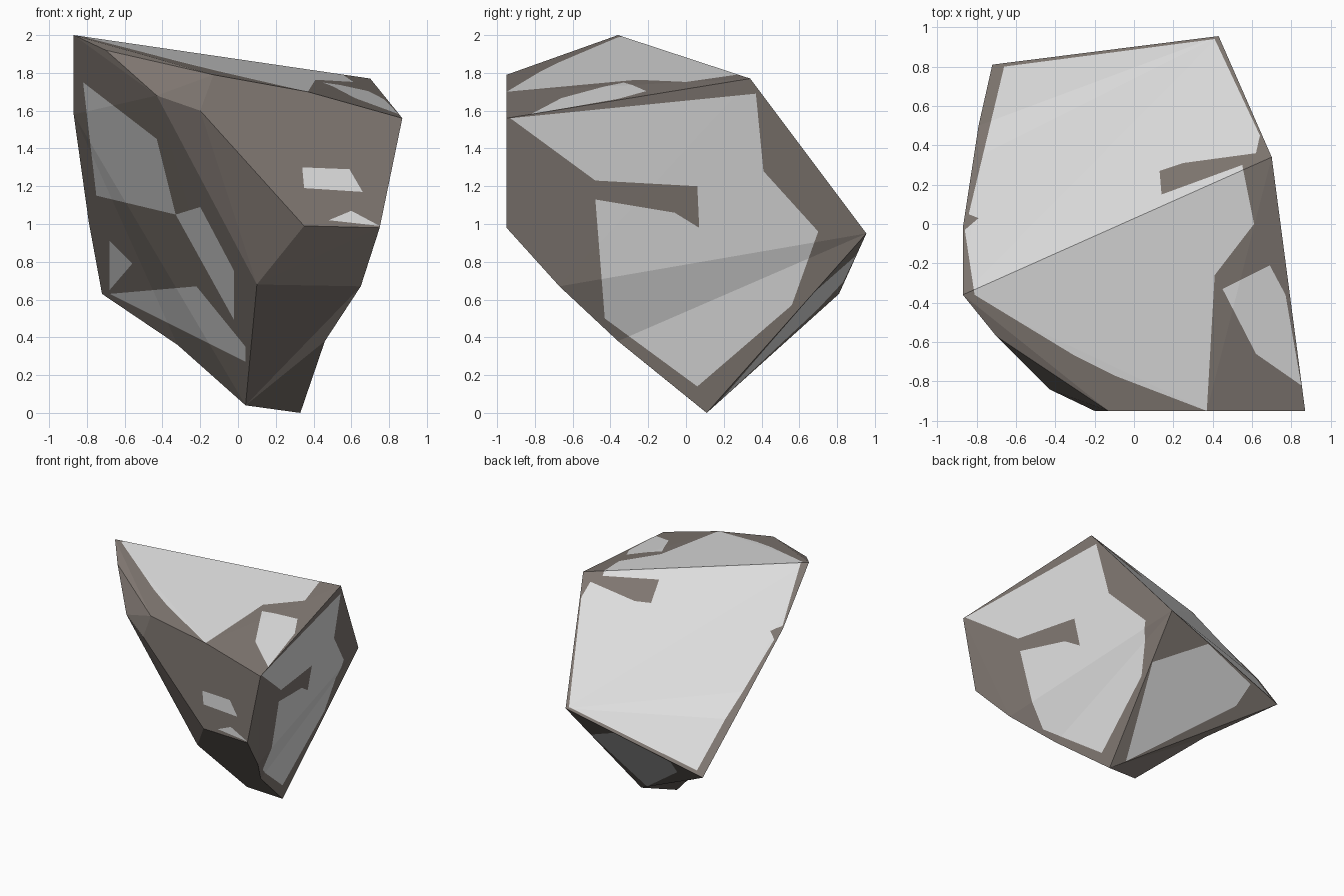
import bpy, bmesh
from mathutils import Vector, geometry

if "Cube" in bpy.data.objects:
    bpy.data.objects.remove(bpy.data.objects["Cube"])

def material(name, rgb):
    m = bpy.data.materials.new(name)
    m.diffuse_color = (*rgb, 1)
    m.use_nodes = True
    m.node_tree.nodes["Principled BSDF"].inputs["Base Color"].default_value = m.diffuse_color
    return m

# Each view: the two axes of its drawing plane and the direction it is seen from
front = (0, 2, Vector((0, -1, 0)))
right = (1, 2, Vector((1, 0, 0)))
top = (0, 1, Vector((0, 0, 1)))
below = (0, 1, Vector((0, 0, -1)))

def hull(points):
    """Facetted stone wrapped around a few corners."""
    bm = bmesh.new()
    for p in points:
        bm.verts.new(p)
    bmesh.ops.convex_hull(bm, input=bm.verts[:])
    bmesh.ops.delete(bm, geom=[v for v in bm.verts if not v.link_faces], context='VERTS')
    bmesh.ops.triangulate(bm, faces=bm.faces[:])
    bmesh.ops.recalc_face_normals(bm, faces=bm.faces[:])
    bm.normal_update()
    return bm

def dent(bm, point):
    """Break the nearest edge and pull it in to the point."""
    p = Vector(point)

    def gap(e):
        a, b = (v.co for v in e.verts)
        q, t = geometry.intersect_point_line(p, a, b)
        return (a + (b - a) * min(max(t, 0), 1) - p).length

    edge = min(bm.edges, key=gap)
    wings = [(f, next(v for v in f.verts if v not in edge.verts)) for f in edge.link_faces]
    _, v = bmesh.utils.edge_split(edge, edge.verts[0], .5)
    for f, tip in wings:
        bmesh.utils.face_split(f, v, tip)
    v.co = p
    bm.normal_update()

def inside(p, poly):
    hit = False
    for (ax, ay), (bx, by) in zip(poly, poly[1:] + poly[:1]):
        if (ay > p[1]) != (by > p[1]) and p[0] < ax + (p[1] - ay) * (bx - ax) / (by - ay):
            hit = not hit
    return hit

def overlaps(f, k, values):
    c = [v.co[k] for v in f.verts]
    return max(c) > min(values) and min(c) < max(values)

def wear(bm, view, *poly):
    """Cut an outline into the faces that face the view and make them grey."""
    i, j, axis = view
    poly = list(poly)
    us, vs = zip(*poly)

    def touched():
        return [f for f in bm.faces if f.normal.dot(axis) > .2
                and overlaps(f, i, us) and overlaps(f, j, vs)]

    for a, b in zip(poly, poly[1:] + poly[:1]):
        co, no = Vector(), Vector()
        co[i], co[j] = a
        no[i], no[j] = b[1] - a[1], a[0] - b[0]
        faces = touched()
        geom = faces + list({e for f in faces for e in f.edges}) + list({v for f in faces for v in f.verts})
        bmesh.ops.bisect_plane(bm, geom=geom, dist=1e-5, plane_co=co, plane_no=no.normalized())
        bm.normal_update()
    for f in touched():
        c = f.calc_center_median()
        if inside((c[i], c[j]), poly):
            f.material_index = 1

# Boulder body: rim, front face, lower slope, back and left corners
bm = hull([
    (-.87, -.36, 2), (-.7, -.57, 1.92), (-.13, -.95, 1.79), (.37, -.95, 1.7),
    (.87, -.95, 1.56), (.7, .34, 1.77),
    (-.43, -.84, 1.68), (-.2, -.95, 1.6), (.35, -.95, .99), (.75, -.95, .98),
    (.1, -.67, .68), (.65, -.67, .67), (.04, .06, .04), (.33, .11, 0),
    (.43, .955, .95), (-.72, .81, .63), (-.79, .5, 1.01), (-.87, -.02, 1.58),
])

# Hollowed edges: left back edge, lower left edge, lower right edge
dent(bm, (-.775, .35, 1.18))
dent(bm, (-.32, .44, .36))
dent(bm, (.46, -.36, .38))

# Worn top and back
wear(bm, top, (-.66, .8), (.41, .94), (.64, .45), (.62, .36), (.25, .31), (.13, .27), (.14, .15),
     (.55, .3), (.61, 0), (.41, -.26), (.37, -.95), (-.1, -.77), (-.3, -.67), (-.81, -.36),
     (-.86, -.03), (-.79, .03), (-.84, .05))
wear(bm, top, (.45, -.33), (.69, -.21), (.77, -.36), (.85, -.82), (.62, -.66))

# Worn right side
wear(bm, right, (-.93, 1.56), (.37, 1.69), (.41, 1.28), (.7, .96), (.56, .57), (.06, .14),
     (-.43, .5), (-.48, 1.13), (-.06, 1.06), (.07, .98), (.06, 1.2), (-.48, 1.23))

# Worn left side
wear(bm, front, (-.82, 1.75), (-.43, 1.45), (-.33, 1.05), (-.75, 1.15))
wear(bm, front, (-.33, 1.05), (-.2, 1.09), (-.02, .75), (-.02, .49))
wear(bm, front, (-.68, .63), (-.22, .67), (.04, .35), (.04, .27))
wear(bm, front, (-.68, .91), (-.56, .79), (-.68, .65))

# Front chips
wear(bm, front, (.34, 1.3), (.59, 1.29), (.66, 1.17), (.35, 1.19))
wear(bm, front, (.48, 1.02), (.6, 1.07), (.75, .99))

# Worn underside at the back
wear(bm, below, (.39, .68), (.03, .9), (-.44, .83), (-.41, .7), (.23, .18))

mesh = bpy.data.meshes.new("boulder")
bm.to_mesh(mesh)
bm.free()
mesh.materials.append(material("brown stone", (.22, .19, .17)))
mesh.materials.append(material("light grey stone", (.75, .75, .75)))
rock = bpy.data.objects.new("boulder", mesh)
bpy.context.collection.objects.link(rock)
